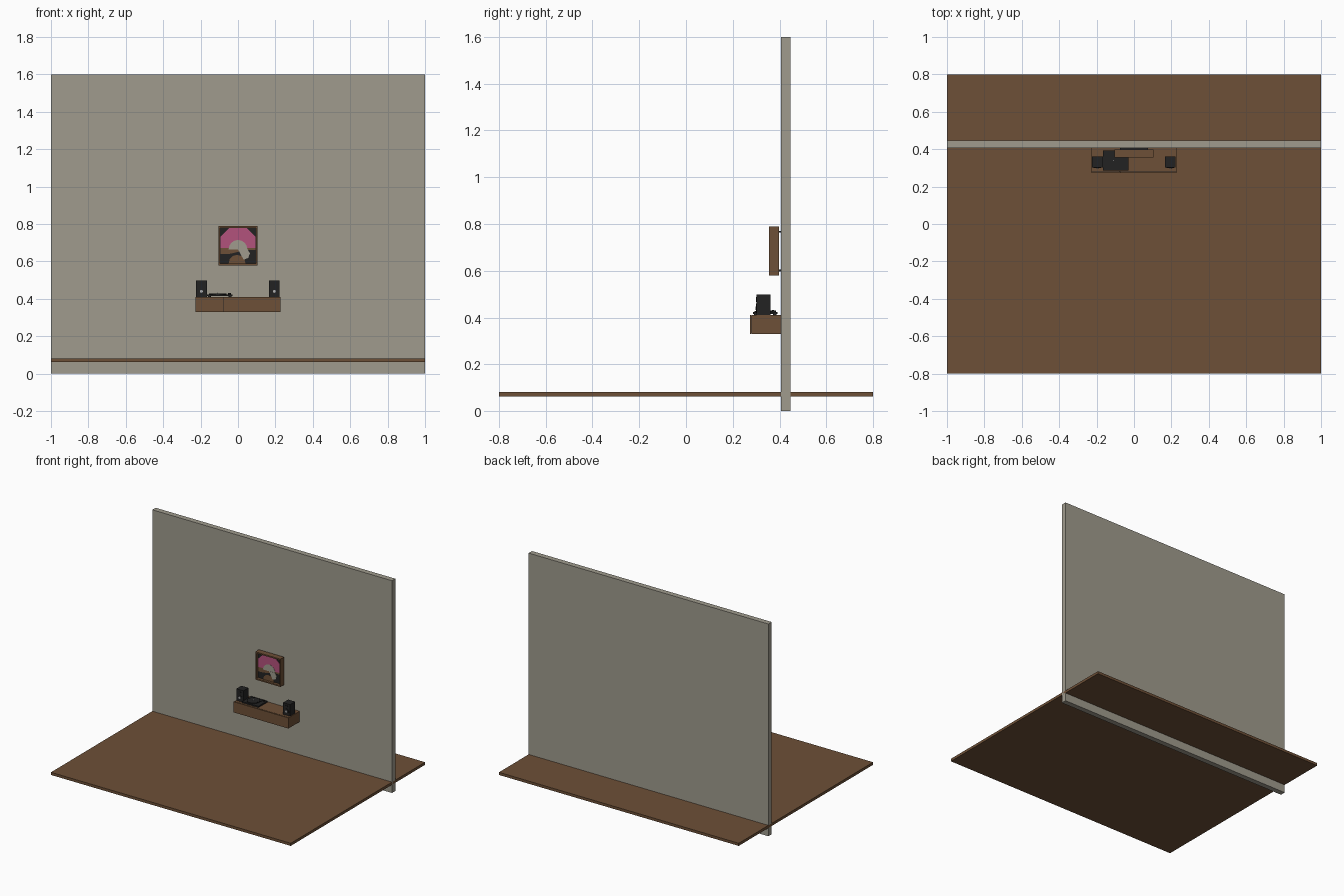
import bpy
from math import pi, sin, cos

old = bpy.data.objects.get("Cube")
if old:
    bpy.data.objects.remove(old, do_unlink=True)


def material(name, r, g, b):
    m = bpy.data.materials.new(name)
    m.use_nodes = True
    m.diffuse_color = (r, g, b, 1)
    m.node_tree.nodes["Principled BSDF"].inputs["Base Color"].default_value = (r, g, b, 1)
    return m


plaster = material("warm grey plaster", 0.35, 0.33, 0.27)
wood = material("brown wood", 0.155, 0.08, 0.038)
black = material("matte black", 0.016, 0.016, 0.016)
pink = material("pink paint", 0.45, 0.085, 0.2)
silver = material("silver metal", 0.45, 0.45, 0.45)


def mesh_object(name, verts, faces, mat):
    me = bpy.data.meshes.new(name)
    me.from_pydata(verts, [], faces)
    me.materials.append(mat)
    ob = bpy.data.objects.new(name, me)
    bpy.context.collection.objects.link(ob)
    return ob


def box(name, x, y, z, mat):
    """Box from (min, max) pairs."""
    verts = [(a, b, c) for a in x for b in y for c in z]
    faces = [(0, 1, 3, 2), (4, 6, 7, 5), (0, 4, 5, 1),
             (2, 3, 7, 6), (0, 2, 6, 4), (1, 5, 7, 3)]
    return mesh_object(name, verts, faces, mat)


def cylinder(name, centre, radius, depth, mat, facing_front=False, sides=24):
    rot = (pi / 2, 0, 0) if facing_front else (0, 0, 0)
    bpy.ops.mesh.primitive_cylinder_add(vertices=sides, radius=radius, depth=depth,
                                        location=centre, rotation=rot)
    ob = bpy.context.object
    ob.name = name
    ob.data.materials.append(mat)
    bpy.ops.object.shade_smooth_by_angle()
    return ob


def plate(name, outline, y, mat):
    """Thin upright plate with an (x, z) outline, facing the front."""
    n = len(outline)
    verts = [(x, d, z) for d in (y, y + 0.002) for x, z in outline]
    faces = [tuple(range(n)), tuple(range(2 * n - 1, n - 1, -1))]
    faces += [(i, i + n, (i + 1) % n + n, (i + 1) % n) for i in range(n)]
    return mesh_object(name, verts, faces, mat)


def arc(cx, cz, radius, start, end, steps):
    angles = [start + (end - start) * i / steps for i in range(steps + 1)]
    return [(cx + radius * cos(a), cz + radius * sin(a)) for a in angles]


# Room
box("wall", (-1, 1), (0.407, 0.447), (0, 1.6), plaster)
box("floor", (-1, 1), (-0.8, 0.8), (0.062, 0.082), wood)

# Wall shelf with two drawer fronts
box("shelf_body", (-0.228, 0.228), (0.283, 0.407), (0.33, 0.41), wood)
box("shelf_shadow_gap", (-0.226, 0.226), (0.28, 0.283), (0.332, 0.408), black)
box("drawer_front_right", (-0.228, -0.077), (0.274, 0.28), (0.33, 0.41), wood)
box("drawer_front_left", (-0.075, 0.228), (0.274, 0.28), (0.33, 0.41), wood)

# Speakers
for side, x in (("right", -0.196), ("left", 0.194)):
    box("speaker_" + side, (x - 0.029, x + 0.029), (0.302, 0.362), (0.41, 0.498), black)
    cylinder("woofer_ring_" + side, (x, 0.301, 0.44), 0.02, 0.004, black, True)
    cylinder("woofer_cap_" + side, (x, 0.299, 0.44), 0.008, 0.004, silver, True, 16)
    cylinder("tweeter_" + side, (x, 0.301, 0.477), 0.01, 0.004, black, True, 16)

# Record player
box("player_base", (-0.165, -0.03), (0.286, 0.392), (0.414, 0.424), black)
for x in (-0.153, -0.042):
    for y in (0.298, 0.38):
        cylinder("player_foot", (x, y, 0.412), 0.008, 0.004, black, sides=12)
cylinder("platter", (-0.108, 0.339, 0.426), 0.046, 0.005, black, sides=32)
cylinder("spindle", (-0.108, 0.339, 0.43), 0.002, 0.005, silver, sides=8)
cylinder("arm_pivot", (-0.046, 0.376, 0.427), 0.008, 0.008, black, sides=12)
arm = box("tone_arm", (-0.0015, 0.0015), (-0.065, 0), (-0.001, 0.001), black)
arm.location = (-0.046, 0.376, 0.431)
arm.rotation_euler = (0, 0, -0.35)

# Picture frame: four bars around a dark panel
half, bar, mid = 0.105, 0.01, 0.684
depth = (0.356, 0.398)
inner = half - bar
for name, s in (("right", -1), ("left", 1)):
    box("frame_" + name, sorted((s * half, s * inner)), depth, (mid - half, mid + half), wood)
for name, s in (("bottom", -1), ("top", 1)):
    box("frame_" + name, (-inner, inner), depth,
        sorted((mid + s * half, mid + s * inner)), wood)
box("frame_panel", (-inner, inner), (0.376, 0.392), (mid - inner, mid + inner), black)
for z in (mid - 0.083, mid + 0.083):
    box("hanging_rail", (-0.075, 0.075), (0.392, 0.407), (z - 0.004, z + 0.004), black)

# Painted scene on the panel
edge, cut, low = inner - 0.001, 0.048, mid - 0.012
plate("pink_sky", [(-edge, low), (edge, low), (edge, mid + cut), (cut, mid + edge),
                   (-cut, mid + edge), (-edge, mid + cut)], 0.373, pink)
plate("brown_hill", [(-edge, low), (-edge, mid - 0.045), (-0.05, mid - 0.045),
                     (0.015, mid - 0.03), (0.015, low)], 0.373, wood)
plate("brown_strip", [(0.04, low - 0.012), (edge, low - 0.012), (edge, low), (0.04, low)],
      0.373, wood)
plate("brown_mound", arc(-0.005, mid - edge, 0.045, 0, pi, 6), 0.371, wood)
plate("grey_dome", arc(0, mid - 0.02, 0.05, 0, pi, 12), 0.37, plaster)
plate("grey_sweep", [(0, mid - 0.02), (0.03, mid - 0.075), (0.055, mid - 0.065),
                     (0.064, mid - 0.04), (0.05, mid - 0.018)], 0.3695, plaster)
